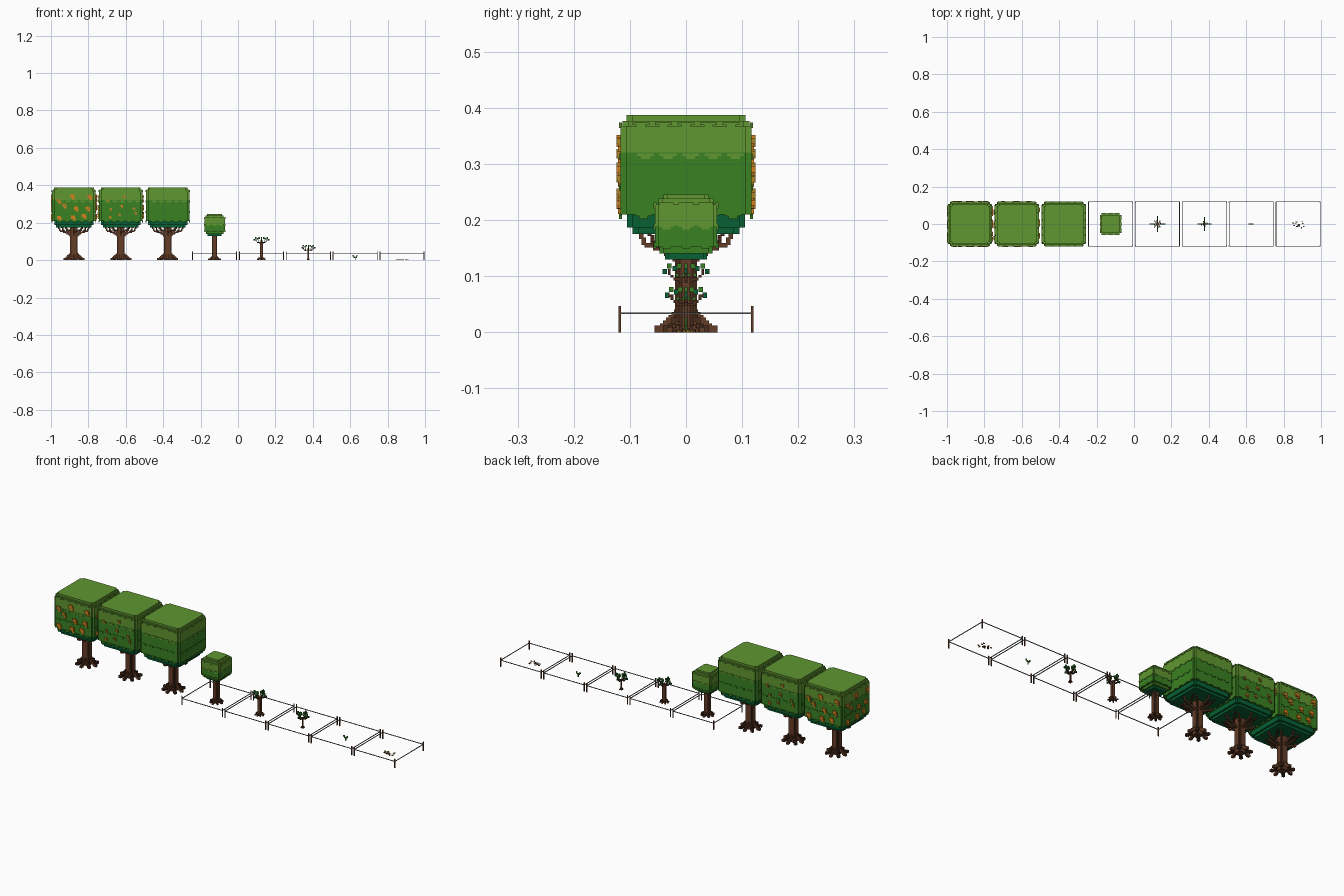
import bpy, bmesh, random
from mathutils import Matrix, Vector

if "Cube" in bpy.data.objects:
    bpy.data.objects.remove(bpy.data.objects["Cube"], do_unlink=True)

PALETTE = {
    "light_leaf": (0.118, 0.31, 0.03), "mid_leaf": (0.042, 0.22, 0.016),
    "dark_leaf": (0.002, 0.12, 0.034), "bark": (0.125, 0.045, 0.019),
    "dark_bark": (0.07, 0.026, 0.012), "orange_fruit": (0.66, 0.22, 0.012),
    "amber_fruit": (0.42, 0.22, 0.02), "rope_grey": (0.14, 0.14, 0.14),
}
LIGHT, MID, DARK, BARK, DARK_BARK, ORANGE, AMBER, ROPE = range(len(PALETTE))
MATS = []
for label, rgb in PALETTE.items():
    m = bpy.data.materials.new(label)
    m.use_nodes = True
    m.diffuse_color = (*rgb, 1)
    m.node_tree.nodes["Principled BSDF"].inputs["Base Color"].default_value = (*rgb, 1)
    MATS.append(m)

V = 0.005  # block size
PLOTS = [(2 * i - 7) * 0.1253 for i in range(8)]
rng = random.Random(4)


def box(x, y, z, sx, sy, sz, mat):
    return (x, y, z, sx, sy, sz, mat)


def slab(half, z0, z1, mat, notch=0.0):
    """Square layer; a notch cuts the four vertical corners."""
    h, z, d = 2 * half, (z0 + z1) / 2, z1 - z0
    if not notch:
        return [box(0, 0, z, h, h, d, mat)]
    n = h - 2 * notch
    return [box(0, 0, z, h, n, d, mat), box(0, 0, z, n, h, d, mat)]


def spin(boxes):
    """Repeat boxes on all four sides."""
    out = []
    for _ in range(4):
        out += boxes
        boxes = [(-y, x, z, sy, sx, sz, m) for x, y, z, sx, sy, sz, m in boxes]
    return out


def limb(points, width, mat):
    """Blocky branch stepping along a path."""
    cells = {}
    for a, b in zip(points, points[1:]):
        a, b = Vector(a), Vector(b)
        steps = max(1, int((b - a).length / V) + 1)
        for i in range(steps + 1):
            p = a.lerp(b, i / steps)
            cells[tuple(round(c / V) for c in p)] = True
    return [box(x * V, y * V, max(z * V, width / 2), width, width, width, mat)
            for x, y, z in cells]


def build(name, boxes, plot):
    bm = bmesh.new()
    for x, y, z, sx, sy, sz, mat in boxes:
        mtx = Matrix.Translation((x, y, z)) @ Matrix.Diagonal((sx, sy, sz, 1))
        made = bmesh.ops.create_cube(bm, size=1, matrix=mtx)
        for f in {f for v in made["verts"] for f in v.link_faces}:
            f.material_index = mat
    mesh = bpy.data.meshes.new(name)
    bm.to_mesh(mesh)
    bm.free()
    for m in MATS:
        mesh.materials.append(m)
    ob = bpy.data.objects.new(name, mesh)
    ob.location.x = PLOTS[plot]
    bpy.context.collection.objects.link(ob)


def leaf_row(half, z, count, pitch, mat, shift=0.0):
    """Row of stepped leaf clumps on the +x side."""
    row = []
    for i in range(count):
        y = (i - (count - 1) / 2) * pitch + shift
        row.append(box(half, y, z + V / 2, V, pitch * 0.75, V, mat))
        row.append(box(half, y, z - V / 2, V, pitch * 0.4, V, mat))
    return row


def trunk(half, height, root):
    """Ridged trunk with splayed, stepped roots."""
    parts = [box(0, 0, height / 2, half * 2, half * 1.2, height, BARK),
             box(0, 0, height / 2, half * 1.2, half * 2, height, BARK),
             box(0, 0, height / 2, half * 1.7, half * 1.7, height, DARK_BARK)]
    w = max(V, half * 0.6)
    side = limb([(half * 0.7, 0, root * 0.6), (root * 0.65, 0, root * 0.25),
                 (root - w / 2, 0, 0)], w, BARK)
    side += limb([(half * 0.6, half * 0.6, root * 0.5),
                  (root * 0.6, root * 0.6, 0)], w, DARK_BARK)
    return parts + spin(side)


# Grown trees: trunk, boughs, crown
crown_layers = [
    (0.095, 0.175, 0.187, DARK), (0.105, 0.187, 0.21, DARK),
    (0.1165, 0.21, 0.32, MID), (0.1165, 0.32, 0.367, LIGHT),
    (0.113, 0.367, 0.377, LIGHT), (0.106, 0.377, 0.387, LIGHT),
]
for plot in range(3):
    build(f"tree_{plot + 1}_trunk", trunk(0.02, 0.18, 0.056), plot)
    bough = limb([(0.015, 0, 0.13), (0.04, 0, 0.147), (0.075, 0, 0.158),
                  (0.08, 0, 0.18)], 0.008, BARK)
    bough += limb([(0.04, 0, 0.147), (0.06, 0.03, 0.16), (0.065, 0.05, 0.18)],
                  0.007, DARK_BARK)
    bough += limb([(0.015, 0.015, 0.14), (0.04, 0.04, 0.16), (0.045, 0.045, 0.18)],
                  0.007, BARK)
    build(f"tree_{plot + 1}_boughs", spin(bough), plot)

    crown = []
    for half, z0, z1, mat in crown_layers:
        crown += slab(half, z0, z1, mat, 0.01)
    rows = leaf_row(0.1165, 0.369, 5, 0.04, LIGHT)
    rows += leaf_row(0.1165, 0.314, 5, 0.04, LIGHT, 0.008)
    rows += leaf_row(0.1165, 0.258, 5, 0.04, MID, -0.006)
    rows += leaf_row(0.1165, 0.207, 5, 0.04, MID, 0.004)
    build(f"tree_{plot + 1}_crown", crown + spin(rows), plot)

# Fruit clusters on the two oldest trees
for plot, size, count in ((0, 0.022, 9), (1, 0.013, 8)):
    fruit = []
    for i in range(count):
        y = (i % 3 - 1) * 0.07 + rng.uniform(-0.02, 0.02)
        z = 0.24 + (i // 3) * 0.045 + rng.uniform(-0.015, 0.015)
        mat = ORANGE if (i % 3 and plot == 0) or i % 4 == 0 else AMBER
        fruit.append(box(0.119, y, z, 0.009, size, size * 0.8, mat))
        fruit.append(box(0.118, y + size * 0.3, z - size * 0.4, 0.007,
                         size * 0.6, size * 0.8, AMBER if plot else ORANGE))
    build(f"tree_{plot + 1}_fruit", spin(fruit), plot)

# Young tree
build("young_tree_trunk", trunk(0.014, 0.14, 0.034), 3)
young = []
for half, z0, z1, mat in ((0.037, 0.13, 0.14, DARK), (0.047, 0.14, 0.152, MID),
                          (0.055, 0.152, 0.19, MID), (0.055, 0.19, 0.228, LIGHT),
                          (0.049, 0.228, 0.238, LIGHT), (0.04, 0.238, 0.246, LIGHT)):
    young += slab(half, z0, z1, mat, 0.006)
clumps = leaf_row(0.055, 0.226, 3, 0.035, LIGHT)
clumps += leaf_row(0.055, 0.188, 3, 0.035, LIGHT)
clumps += leaf_row(0.055, 0.154, 3, 0.035, MID)
build("young_tree_crown", young + spin(clumps), 3)


# Saplings: thin stem, crossed twigs and leaf tufts
def sapling(name, plot, half, height, reach, root):
    build(name + "_stem", trunk(half, height, root), plot)
    tip = height + 0.02
    build(name + "_twigs", spin(
        limb([(0, 0, height - 0.01), (reach * 0.6, 0, height),
              (reach * 0.8, 0, height + 0.01)], V, DARK_BARK)), plot)
    tuft = []
    for k, (r, dz) in enumerate(((0.3, 0.0), (0.5, -0.004), (0.75, 0.0), (0.95, -0.01))):
        tuft.append(box(reach * r, 0, tip + dz, 0.008, V, 0.009, (MID, DARK)[k % 2]))
    tuft.append(box(reach * 0.4, V, height + 0.004, V, V, V, MID))
    build(name + "_leaves", spin(tuft), plot)


sapling("tall_sapling", 4, 0.009, 0.098, 0.04, 0.024)
sapling("small_sapling", 5, 0.0035, 0.056, 0.035, 0.01)

# Sprout
sprout = [box(0, 0, 0.007, 0.004, 0.004, 0.014, MID)]
for s in (-1, 1):
    sprout += [box(s * 0.005, 0, 0.016, 0.007, 0.004, 0.007, MID),
               box(s * 0.01, 0, 0.022, 0.006, 0.004, 0.008, LIGHT)]
build("sprout", sprout, 6)

# Scattered seeds
seeds = []
for i in range(14):
    x, y = rng.uniform(-0.03, 0.03), rng.uniform(-0.022, 0.022)
    long_x = i % 3 > 0
    seeds.append(box(x, y, 0.002, 0.009 if long_x else 0.004,
                     0.004 if long_x else 0.008, 0.004, (DARK_BARK, AMBER, BARK)[i % 3]))
build("seeds", seeds, 7)

# Rope fences around the young plots
for plot in range(3, 8):
    posts = spin([box(0.118, 0.118, 0.0235, 0.0045, 0.0045, 0.047, BARK)])
    ropes = spin([box(0.118, 0, 0.034, 0.003, 0.236, 0.003, ROPE)])
    build(f"fence_posts_{plot - 2}", posts, plot)
    build(f"fence_ropes_{plot - 2}", ropes, plot)
